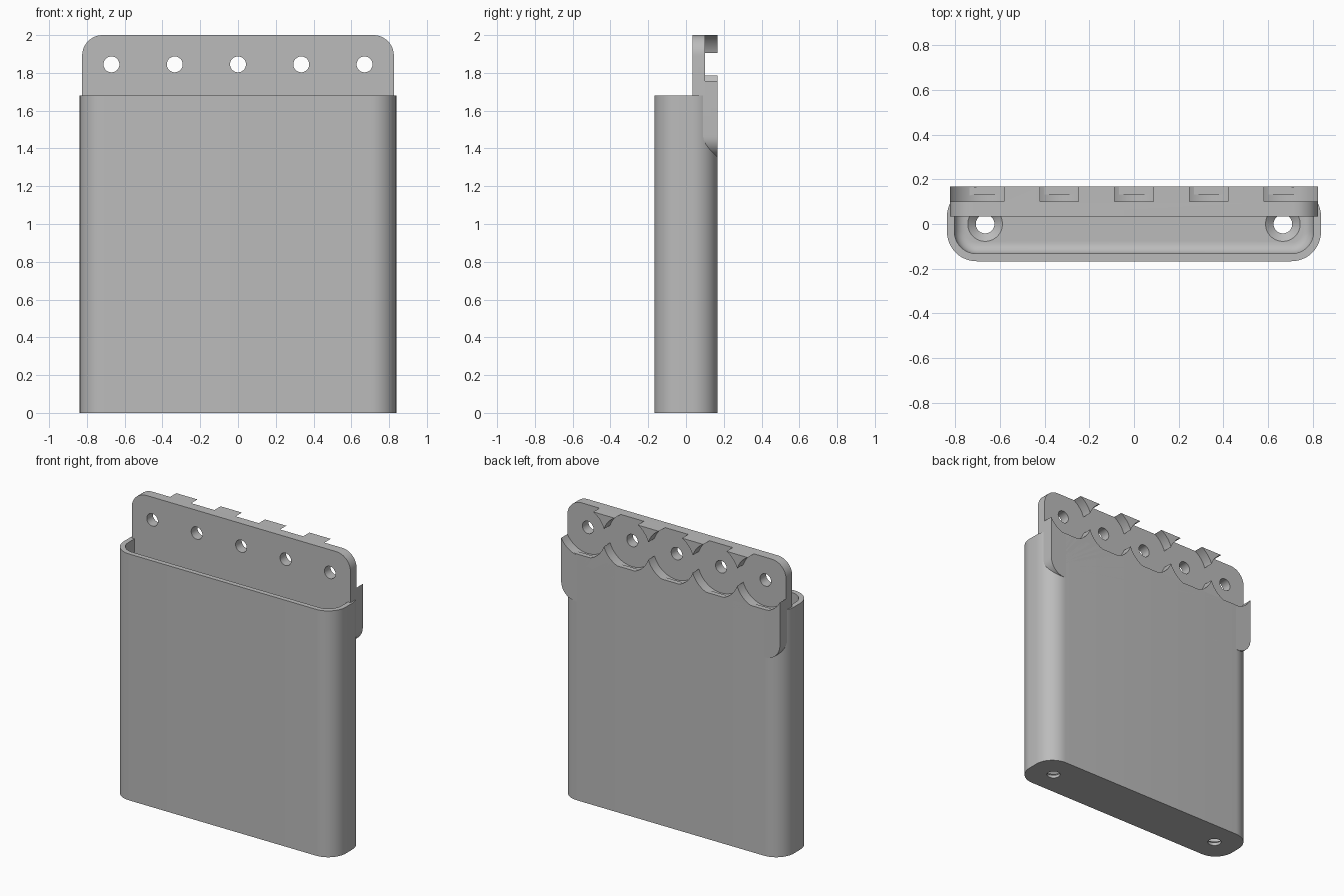
import bpy, bmesh
from math import cos, sin, pi, radians
from mathutils import Matrix, Vector

cube = bpy.data.objects.get("Cube")
if cube:
    bpy.data.objects.remove(cube, do_unlink=True)

GREY = (0.5, 0.5, 0.5, 1)
grey = bpy.data.materials.new("plain grey")
grey.use_nodes = True
grey.diffuse_color = GREY
grey.node_tree.nodes["Principled BSDF"].inputs["Base Color"].default_value = GREY


def add_object(name, bm):
    bmesh.ops.recalc_face_normals(bm, faces=bm.faces)
    mesh = bpy.data.meshes.new(name)
    bm.to_mesh(mesh)
    bm.free()
    mesh.materials.append(grey)
    obj = bpy.data.objects.new(name, mesh)
    bpy.context.collection.objects.link(obj)
    return obj


def rounded_prism(name, half_w, half_d, radius, low, high, matrix=None, floor_fillet=0):
    """Rounded rectangle extruded along local z."""
    bm = bmesh.new()
    steps = 12
    ring = []
    for q, (sx, sy) in enumerate([(1, 1), (-1, 1), (-1, -1), (1, -1)]):
        for i in range(steps + 1):
            a = (q + i / steps) * pi / 2
            ring.append(bm.verts.new((sx * (half_w - radius) + radius * cos(a),
                                      sy * (half_d - radius) + radius * sin(a), low)))
    base = bm.faces.new(ring)
    top = bmesh.ops.extrude_face_region(bm, geom=[base], use_keep_orig=True)["geom"]
    bmesh.ops.translate(bm, verts=[v for v in top if isinstance(v, bmesh.types.BMVert)],
                        vec=(0, 0, high - low))
    if floor_fillet:
        edges = [e for e in bm.edges if all(abs(v.co.z - low) < 1e-5 for v in e.verts)]
        bmesh.ops.bevel(bm, geom=edges, offset=floor_fillet, segments=6,
                        profile=0.5, affect='EDGES')
    if matrix:
        bm.transform(matrix)
    return add_object(name, bm)


def cylinder(name, centre, r1, r2, depth, along_y=False):
    bm = bmesh.new()
    m = Matrix.Translation(Vector(centre))
    if along_y:
        m = m @ Matrix.Rotation(radians(90), 4, 'X')
    bmesh.ops.create_cone(bm, cap_ends=True, segments=64, radius1=r1, radius2=r2,
                          depth=depth, matrix=m)
    return add_object(name, bm)


def cut(target, cutter):
    cutter.hide_render = True
    mod = target.modifiers.new("cut", 'BOOLEAN')
    mod.operation = 'DIFFERENCE'
    mod.solver = 'EXACT'
    mod.object = cutter
    bpy.context.view_layer.objects.active = target
    bpy.ops.object.modifier_apply(modifier=mod.name)
    bpy.data.objects.remove(cutter, do_unlink=True)


# Open-topped pocket with a filleted floor
FLOOR = 0.05
pocket = rounded_prism("pocket_body", 0.838, 0.167, 0.133, 0, 1.68)
cut(pocket, rounded_prism("cavity", 0.805, 0.133, 0.1, FLOOR, 1.9, floor_fillet=0.05))

# Countersunk drain holes in the floor
for x in (-0.667, 0.667):
    cut(pocket, cylinder("drain_hole", (x, 0, 0), 0.042, 0.042, 0.3))
    cut(pocket, cylinder("countersink", (x, 0, FLOOR - 0.014), 0.03, 0.08 + 0.012, 0.052))

# Mounting plate standing up behind the pocket
LOW, HIGH = 1.355, 2.0
upright = Matrix.Translation((0, 0, (LOW + HIGH) / 2)) @ Matrix.Rotation(radians(90), 4, 'X')
plate = rounded_prism("mounting_plate", 0.825, (HIGH - LOW) / 2, 0.108,
                      -0.167, -0.034, upright)

# Screw holes with round recesses in the back of the plate
for i in range(-2, 3):
    x = i / 3 * 1.005
    cut(plate, cylinder("recess", (x, 0.2, 1.845), 0.178, 0.178, 0.2, True))
    cut(plate, cylinder("screw_hole", (x, 0.1, 1.845), 0.042, 0.042, 0.4, True))

# Smooth rounded corners, keep edges crisp
bpy.ops.object.select_all(action='DESELECT')
for obj in (pocket, plate):
    obj.select_set(True)
bpy.context.view_layer.objects.active = pocket
bpy.ops.object.shade_smooth_by_angle(angle=radians(30))
